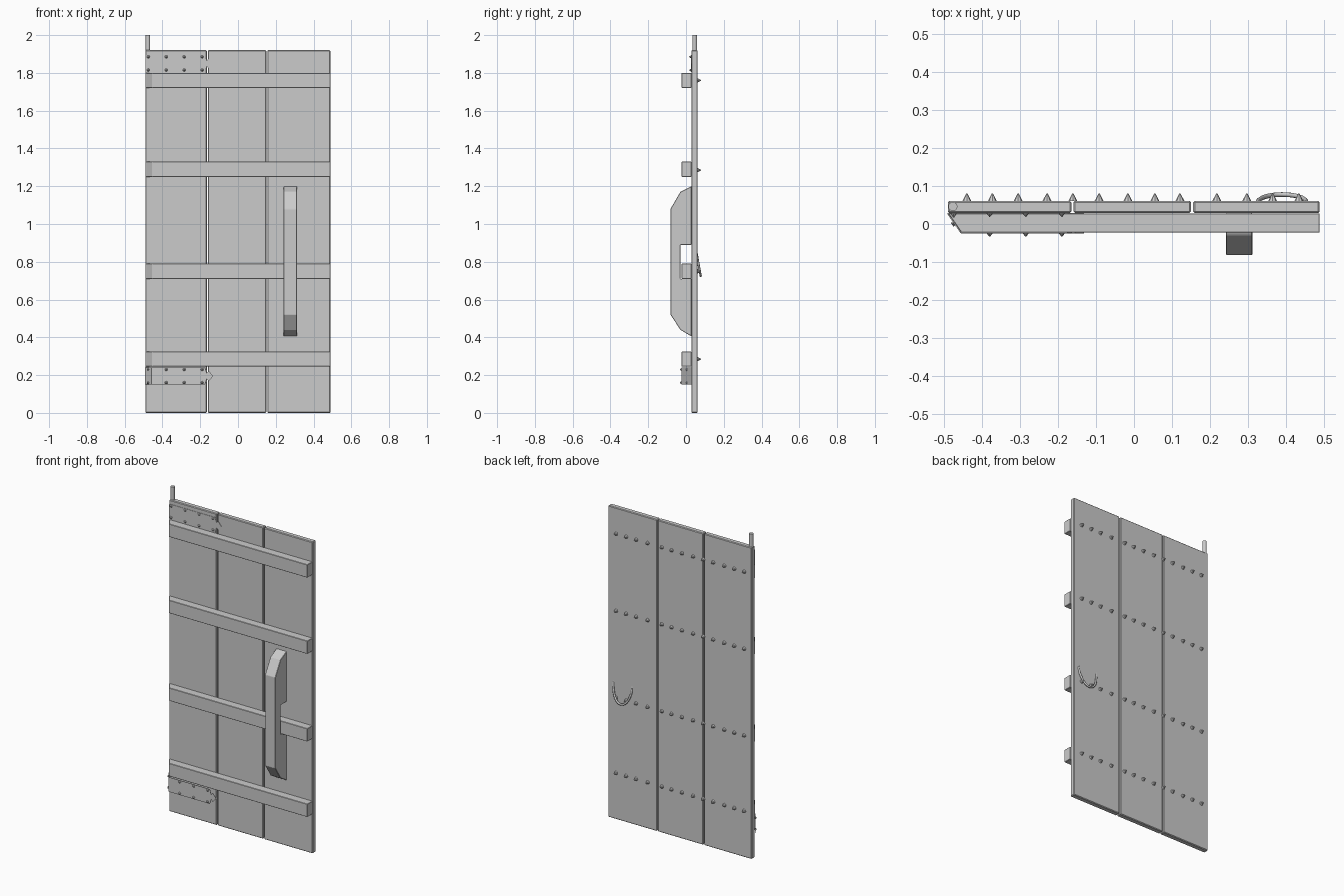
import bpy, bmesh, math
from mathutils import Vector, Matrix

cube = bpy.data.objects.get("Cube")
if cube:
    bpy.data.objects.remove(cube, do_unlink=True)

grey = bpy.data.materials.new("plain grey")
grey.use_nodes = True
COLOUR = (0.6, 0.6, 0.6, 1)
grey.diffuse_color = COLOUR
grey.node_tree.nodes["Principled BSDF"].inputs["Base Color"].default_value = COLOUR


def finish(name, bm, bevel=0):
    bmesh.ops.recalc_face_normals(bm, faces=bm.faces)
    mesh = bpy.data.meshes.new(name)
    bm.to_mesh(mesh)
    bm.free()
    mesh.materials.append(grey)
    ob = bpy.data.objects.new(name, mesh)
    bpy.context.collection.objects.link(ob)
    if bevel:
        mod = ob.modifiers.new("soft edges", 'BEVEL')
        mod.width = bevel
        mod.segments = 1
    return ob


def prism(name, points, offset, bevel=0):
    """Extrude a flat outline along an offset."""
    bm = bmesh.new()
    face = bm.faces.new([bm.verts.new(p) for p in points])
    new = bmesh.ops.extrude_face_region(bm, geom=[face], use_keep_orig=True)["geom"]
    verts = [v for v in new if isinstance(v, bmesh.types.BMVert)]
    bmesh.ops.translate(bm, verts=verts, vec=Vector(offset))
    return finish(name, bm, bevel)


def studs(name, places, direction, radius, height):
    """Small pointed nail heads; places are their base centres."""
    bm = bmesh.new()
    turn = Matrix.Rotation(-direction * math.pi / 2, 4, 'X')
    for p in places:
        place = Matrix.Translation(p) @ turn @ Matrix.Translation((0, 0, height / 2))
        bmesh.ops.create_cone(bm, cap_ends=True, segments=8, radius1=radius,
                              radius2=radius * 0.15, depth=height, matrix=place)
    return finish(name, bm)


# Three upright planks with narrow grooves between them
FRONT, BACK = 0.029, 0.061
for name, x0, x1 in (("right_plank", -0.49, -0.165),
                     ("middle_plank", -0.159, 0.15),
                     ("left_plank", 0.156, 0.489)):
    prism(name, [(x0, FRONT, 0), (x1, FRONT, 0), (x1, BACK, 0), (x0, BACK, 0)],
          (0, 0, 1.92), 0.004)

# Cross bars, cut at a slant on the hinge side
BAR = -0.023
for i, z in enumerate((0.245, 0.71, 1.25, 1.72)):
    prism(f"cross_bar_{i + 1}", [(-0.49, 0.028, z), (-0.455, BAR, z),
                                 (0.489, BAR, z), (0.489, 0.028, z)],
          (0, 0, 0.08), 0.002)

# Carved pull handle with a notch over the cross bar
profile = [(0.029, 1.2), (-0.03, 1.17), (-0.082, 1.08), (-0.082, 0.52),
           (-0.03, 0.44), (0.029, 0.405), (0.029, 0.71), (-0.03, 0.71),
           (-0.03, 0.89), (0.029, 0.89)]
prism("pull_handle", [(0.242, y, z) for y, z in profile], (0.07, 0, 0), 0.002)

# Hinge straps with arrow tips, and their nails
def strap(name, y, z):
    outline = [(-0.455, -0.045), (-0.175, -0.045), (-0.165, -0.015), (-0.155, -0.028),
               (-0.132, 0), (-0.155, 0.028), (-0.165, 0.015), (-0.175, 0.045),
               (-0.455, 0.045)]
    prism(name, [(x, y, z + dz) for x, dz in outline], (0, -0.002, 0))
    places = [(x, y - 0.002, z + dz) for x in (-0.38, -0.285, -0.19)
              for dz in (-0.035, 0.035)]
    studs(name + "_nails", places, -1, 0.008, 0.008)


strap("upper_strap", 0.029, 1.85)
strap("lower_strap", BAR, 0.195)
prism("upper_strap_end", [(-0.49, 0.029, 1.805), (-0.455, 0.029, 1.805),
                          (-0.455, 0.029, 1.895), (-0.49, 0.029, 1.895)], (0, -0.002, 0))
prism("lower_strap_end", [(-0.49, 0.028, 0.15), (-0.455, BAR, 0.15),
                          (-0.455, BAR, 0.24), (-0.49, 0.028, 0.24)], (-0.002, -0.001, 0))
studs("strap_end_nails", [(-0.475, y, z + dz) for y, z in ((0.027, 1.85), (0.004, 0.195))
                          for dz in (-0.035, 0.035)], -1, 0.008, 0.01)

# Hinge pin on top
bm = bmesh.new()
bmesh.ops.create_cone(bm, cap_ends=True, segments=16, radius1=0.012, radius2=0.012,
                      depth=0.12, matrix=Matrix.Translation((-0.477, 0.046, 1.94)))
finish("hinge_pin", bm)

# Rows of nails on the back
columns = (-0.44, -0.373, -0.305, -0.229, -0.161, -0.092, -0.016,
           0.055, 0.121, 0.218, 0.297, 0.365, 0.434)
studs("back_nails", [(x, BACK - 0.001, z) for z in (0.285, 0.75, 1.285, 1.76)
                     for x in columns], 1, 0.012, 0.02)

# Oval knocker ring, leaning out of the back
curve = bpy.data.curves.new("ring_path", 'CURVE')
curve.dimensions = '3D'
curve.bevel_depth = 0.006
curve.bevel_resolution = 2
path = curve.splines.new('POLY')
path.use_cyclic_u = True
COUNT = 32
path.points.add(COUNT - 1)
for i, p in enumerate(path.points):
    a = math.tau * i / COUNT
    rise = 0.115 * math.sin(a)
    p.co = (0.39 + 0.064 * math.cos(a), 0.057 - 0.18 * rise, 0.84 + rise, 1)
curve.materials.append(grey)
ring = bpy.data.objects.new("knocker_ring", curve)
bpy.context.collection.objects.link(ring)
